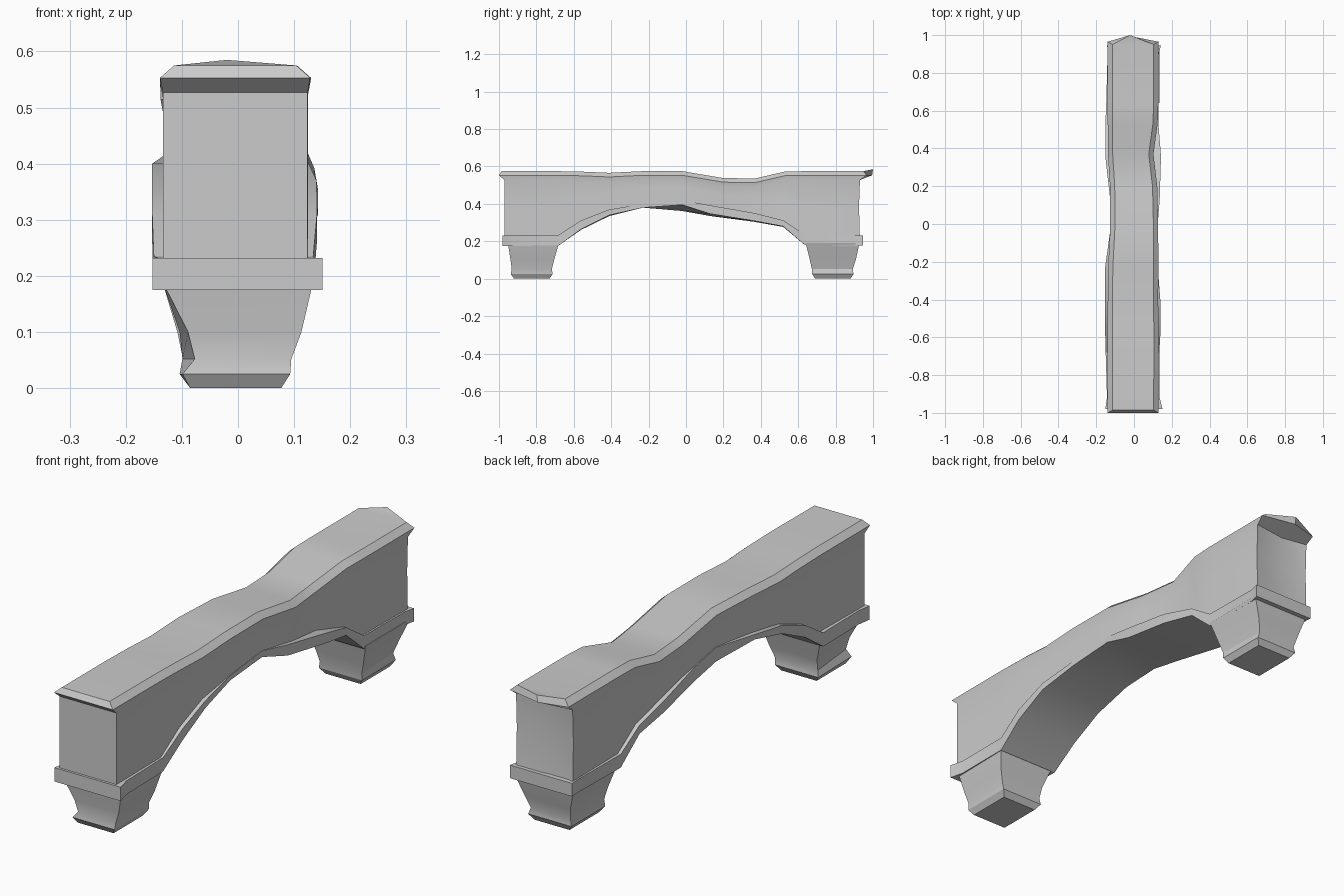
import bpy
import bmesh
import math


def make(name, rings, caps=True, extra=()):
    """Skin closed rings of points; extra lists (ring, corner indices) faces."""
    bm = bmesh.new()
    vs = [[bm.verts.new(p) for p in r] for r in rings]
    n = len(rings[0])
    for a, b in zip(vs, vs[1:]):
        for i in range(n):
            j = (i + 1) % n
            bm.faces.new((a[i], a[j], b[j], b[i]))
    if caps:
        bm.faces.new(vs[0][::-1])
        bm.faces.new(vs[-1])
    for level, face in extra:
        bm.faces.new([vs[level][i] for i in face])
    bmesh.ops.recalc_face_normals(bm, faces=bm.faces[:])
    me = bpy.data.meshes.new(name)
    bm.to_mesh(me)
    bm.free()
    ob = bpy.data.objects.new(name, me)
    bpy.context.collection.objects.link(ob)
    bpy.ops.object.select_all(action='DESELECT')
    ob.select_set(True)
    bpy.context.view_layer.objects.active = ob
    bpy.ops.object.shade_smooth_by_angle(angle=math.radians(25))
    return ob


# Worn beam: y, underside z, top z, left x, right x of the top surface
stations = [
    (-0.97, 0.20, 0.575, -0.114, 0.104),
    (-0.69, 0.20, 0.575, -0.114, 0.105),
    (-0.55, 0.29, 0.572, -0.114, 0.105),
    (-0.41, 0.35, 0.566, -0.114, 0.103),
    (-0.23, 0.385, 0.575, -0.112, 0.104),
    (-0.02, 0.40, 0.575, -0.101, 0.103),
    (0.20, 0.36, 0.538, -0.102, 0.098),
    (0.37, 0.33, 0.536, -0.113, 0.078),
    (0.53, 0.29, 0.573, -0.114, 0.100),
    (0.64, 0.20, 0.575, -0.114, 0.104),
    (0.93, 0.20, 0.575, -0.114, 0.104),
]
last = len(stations) - 1
# Levels: drop below top (None = underside), side offset, front/back/back-centre y
levels = [
    (None, 0.020, -0.97, 0.93, 0.93),
    (0.20, 0.020, -0.97, 0.925, 0.90),
    (0.048, 0.020, -0.97, 0.93, 0.91),
    (0.022, 0.025, -1.00, 0.965, 0.995),
    (0.0, 0.0, -0.985, 0.95, 1.00),
]
rings = []
for drop, off, yf, yb, yc in levels:
    left, right = [], []
    for i, (y, zb, zt, xl, xr) in enumerate(stations):
        y = yf if i == 0 else yb if i == last else y
        # mid level sits halfway where the beam is thin
        z = zb if drop is None else zt - min(drop, (zt - zb) * 0.5)
        left.append((xl - off, y, z))
        right.append((xr + off, y, z))
    zc = left[-1][2] + (0.01 if drop == 0.0 else 0)
    rings.append(left + [(-0.02, yc, zc)] + right[::-1])
n = len(rings[0])
quads = [(i, i + 1, n - 2 - i, n - 1 - i) for i in range(last)]
tip = (last, last + 1, last + 2)
make("beam", rings, False, [(k, f) for k in (0, -1) for f in quads + [tip]])

# Band around the feet and along the arch:
# y, lower z left, lower z right, upper z, left x, right x
band = [
    (-0.98, 0.175, 0.175, 0.232, -0.152, 0.151),
    (-0.92, 0.175, 0.175, 0.232, -0.143, 0.136),
    (-0.68, 0.178, 0.178, 0.235, -0.150, 0.134),
    (-0.56, 0.262, 0.265, 0.312, -0.153, 0.141),
    (-0.41, 0.335, 0.340, 0.370, -0.153, 0.140),
    (-0.23, 0.380, 0.380, 0.400, -0.153, 0.126),
    (-0.02, 0.362, 0.395, 0.420, -0.124, 0.124),
    (0.13, 0.335, 0.347, 0.392, -0.126, 0.136),
    (0.36, 0.305, 0.310, 0.352, -0.152, 0.143),
    (0.52, 0.277, 0.280, 0.312, -0.152, 0.130),
    (0.635, 0.180, 0.180, 0.235, -0.147, 0.131),
    (0.90, 0.178, 0.178, 0.232, -0.140, 0.131),
    (0.945, 0.178, 0.178, 0.232, -0.142, 0.142),
]
make("arch_band", [[(xl, y, zl), (xr, y, zr), (xr, y, zt), (xl, y, zt)]
                   for y, zl, zr, zt, xl, xr in band])

# Tapered feet with a narrow neck:
# z, left x, right x, front y, back y, worn amount on one outer corner
front = [
    (0.0, -0.085, 0.077, -0.920, -0.730, 0),
    (0.025, -0.104, 0.093, -0.937, -0.713, 0.005),
    (0.052, -0.099, 0.095, -0.932, -0.717, 0.022),
    (0.10, -0.104, 0.113, -0.938, -0.705, 0.015),
    (0.19, -0.135, 0.134, -0.952, -0.680, 0),
]
back = [
    (0.0, -0.085, 0.077, 0.690, 0.880, 0),
    (0.025, -0.104, 0.093, 0.675, 0.895, 0),
    (0.052, -0.098, 0.093, 0.673, 0.892, 0.010),
    (0.10, -0.108, 0.108, 0.662, 0.908, 0.010),
    (0.19, -0.135, 0.134, 0.640, 0.927, 0),
]
make("front_foot", [[(x0 + w, y0, z), (x1, y0, z), (x1, y1, z), (x0, y1, z)]
                    for z, x0, x1, y0, y1, w in front])
make("back_foot", [[(x0, y0, z), (x1, y0, z), (x1 - w, y1, z), (x0, y1, z)]
                   for z, x0, x1, y0, y1, w in back])
